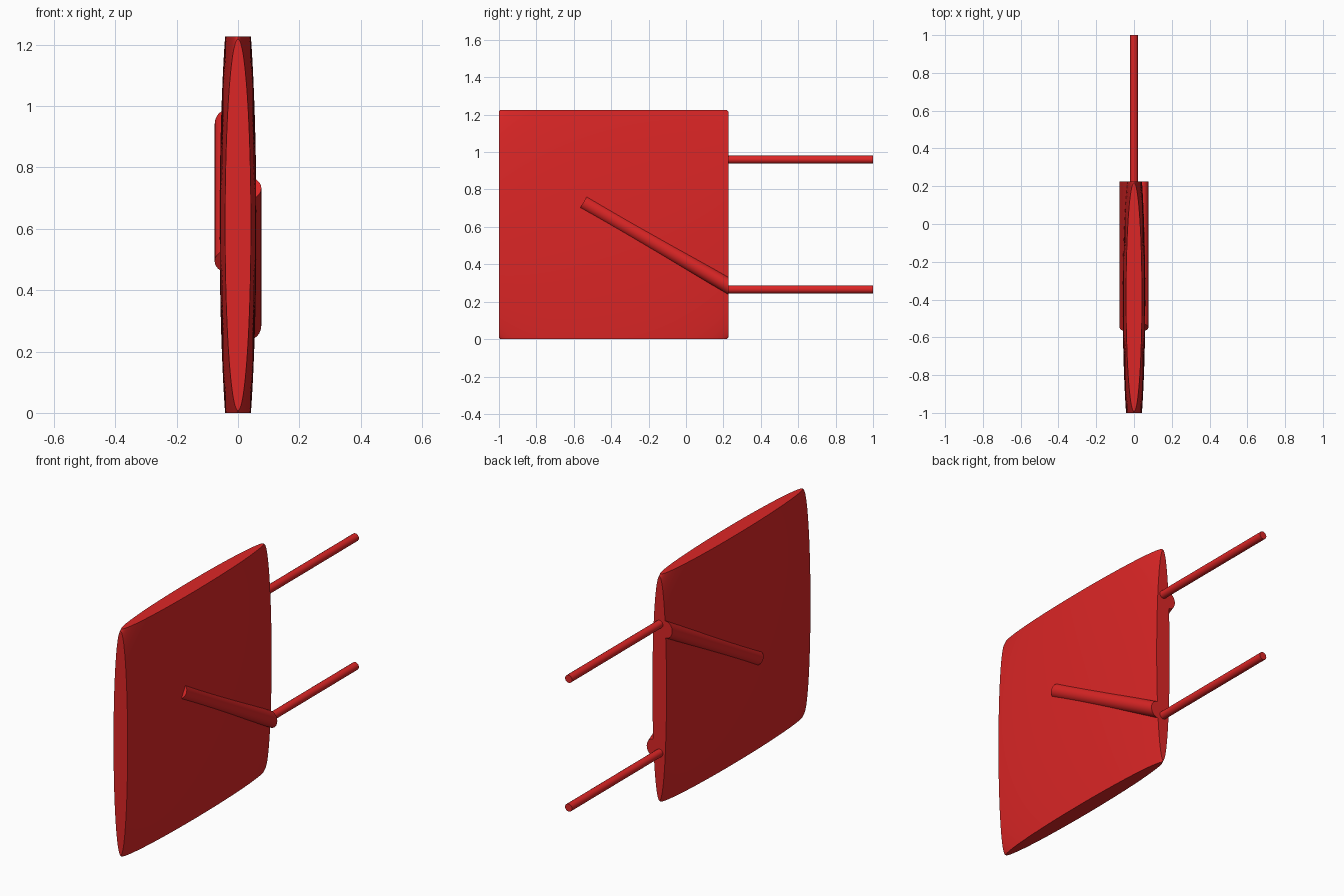
import bpy
import bmesh
import math
from mathutils import Matrix, Vector

cube = bpy.data.objects.get("Cube")
if cube:
    bpy.data.objects.remove(cube, do_unlink=True)

H = 0.613                          # half side of the square body
CENTRE = Vector((0, -0.387, H))    # centre of the body
BACK = CENTRE.y + H                # flat rear face
BULGE = 0.06                       # half thickness in the middle

red = bpy.data.materials.new("red")
red.use_nodes = True
red.diffuse_color = (0.716, 0.019, 0.019, 1)
red.node_tree.nodes["Principled BSDF"].inputs["Base Color"].default_value = red.diffuse_color


def finish(name, bm):
    """Turn the bmesh into a smooth-shaded red object with sharp rims."""
    bmesh.ops.recalc_face_normals(bm, faces=bm.faces)
    mesh = bpy.data.meshes.new(name)
    bm.to_mesh(mesh)
    bm.free()
    mesh.materials.append(red)
    obj = bpy.data.objects.new(name, mesh)
    bpy.context.collection.objects.link(obj)
    bpy.ops.object.select_all(action='DESELECT')
    obj.select_set(True)
    bpy.context.view_layer.objects.active = obj
    bpy.ops.object.shade_smooth_by_angle(angle=math.radians(35))
    return obj


def slice_off(bm, point, normal):
    """Cut away everything beyond a plane and cap the opening."""
    cut = bmesh.ops.bisect_plane(bm, geom=bm.verts[:] + bm.edges[:] + bm.faces[:],
                                 plane_co=point, plane_no=normal, clear_outer=True)
    rim = [e for e in cut["geom_cut"] if isinstance(e, bmesh.types.BMEdge)]
    bmesh.ops.contextual_create(bm, geom=rim)


def rod(start, end, radius, sides):
    """Capped cylinder between two points."""
    axis = end - start
    turn = axis.to_track_quat('Z', 'Y').to_matrix().to_4x4()
    bm = bmesh.new()
    bmesh.ops.create_cone(bm, cap_ends=True, segments=sides, radius1=radius, radius2=radius,
                          depth=axis.length,
                          matrix=Matrix.Translation((start + end) / 2) @ turn)
    return bm


# Cushion-shaped body: a flattened ellipsoid trimmed to a square
reach = math.hypot(H, H - 0.008)
bm = bmesh.new()
bmesh.ops.create_uvsphere(bm, u_segments=128, v_segments=64, radius=1,
                          matrix=Matrix.Translation(CENTRE)
                          @ Matrix.Diagonal((BULGE, reach, reach, 1))
                          @ Matrix.Rotation(math.pi / 2, 4, 'Y'))
for n in ((0, 1, 0), (0, -1, 0), (0, 0, 1), (0, 0, -1)):
    slice_off(bm, CENTRE + H * Vector(n), Vector(n))
finish("body", bm)

# Slanted tube half sunk in each side, and a thin pin behind each tube end
slope = Vector((0, math.cos(math.radians(30)), -math.sin(math.radians(30))))
for side, label, pin in ((1, "left", "lower"), (-1, "right", "upper")):
    start = Vector((0.036 * side, -0.548, H + 0.119 * side))
    heading = Vector((0, slope.y, slope.z * side))
    bm = rod(start, start + heading * 1.1, 0.04, 32)
    slice_off(bm, Vector((0, BACK, 0)), Vector((0, 1, 0)))
    finish(label + "_slanted_tube", bm)

    z = H - 0.347 * side
    finish(pin + "_pin", rod(Vector((0, BACK - 0.03, z)), Vector((0, 1, z)), 0.021, 16))
